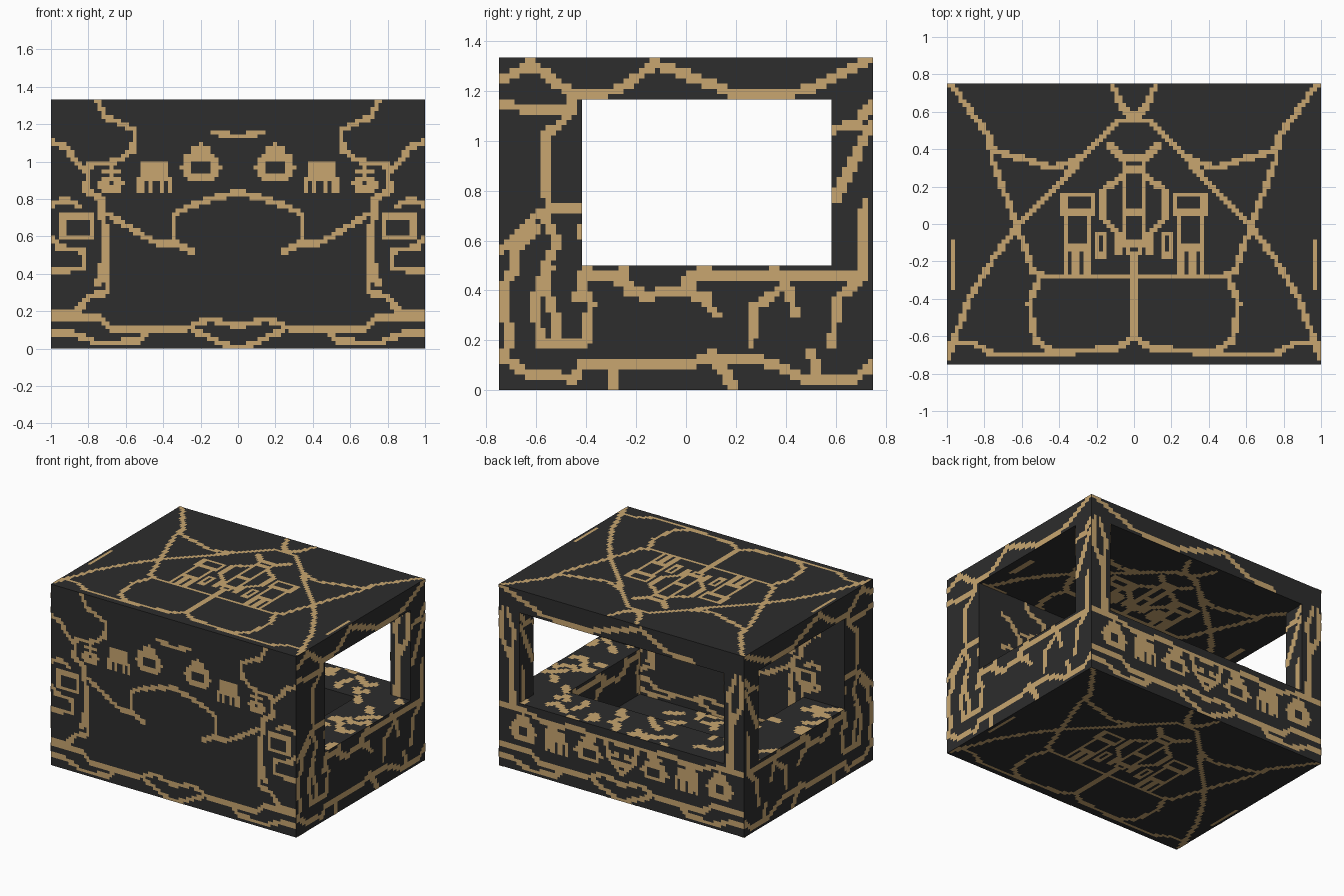
import bpy
import bmesh
import random
from mathutils import Vector

random.seed(4)
cube = bpy.data.objects.get("Cube")
if cube:
    bpy.data.objects.remove(cube, do_unlink=True)


def make_material(name, colour):
    mat = bpy.data.materials.new(name)
    mat.use_nodes = True
    mat.diffuse_color = colour
    mat.node_tree.nodes["Principled BSDF"].inputs["Base Color"].default_value = colour
    return mat


charcoal = make_material("charcoal", (.026, .026, .026, 1))
tan = make_material("tan", (.578, .381, .162, 1))


def finish(name, bm, material):
    mesh = bpy.data.meshes.new(name)
    bm.to_mesh(mesh)
    bm.free()
    mesh.materials.append(material)
    obj = bpy.data.objects.new(name, mesh)
    bpy.context.collection.objects.link(obj)


def box(name, low, high):
    low, high = Vector(low), Vector(high)
    bm = bmesh.new()
    bmesh.ops.create_cube(bm, size=1)
    bmesh.ops.scale(bm, vec=high - low, verts=bm.verts)
    bmesh.ops.translate(bm, vec=(low + high) / 2, verts=bm.verts)
    finish(name, bm, charcoal)


# Main proportions of the stall
UNIT = 1 / 6
WIDE, DEEP, TALL = 1, .75, 8 * UNIT
SILL, EAVE = .5, 7 * UNIT
INNER, BACK, FRONT = WIDE - 2 * UNIT, DEEP - 2 * UNIT, -DEEP + 2 * UNIT
POST_X, POST_Y = WIDE - UNIT, DEEP - UNIT
SIDES = {"left": 1, "right": -1}

# Shell: floor, roof, thick front wall, three counters and two rear posts
box("floor", (-WIDE, -DEEP, 0), (WIDE, DEEP, UNIT))
box("roof", (-WIDE, -DEEP, EAVE), (WIDE, DEEP, TALL))
box("front_wall", (-WIDE, -DEEP, UNIT), (WIDE, FRONT, EAVE))
box("back_counter", (-WIDE, BACK, UNIT), (WIDE, DEEP, SILL))
for side, sign in SIDES.items():
    near, far = sorted((sign * INNER, sign * WIDE))
    box(side + "_counter", (near, FRONT, UNIT), (far, BACK, SILL))
    near, far = sorted((sign * POST_X, sign * WIDE))
    box(side + "_back_post", (near, POST_Y, SILL), (far, DEEP, EAVE))

CELL = 1 / 48


def cells_near(a, b, radius):
    """Grid cells whose centres lie within radius of the line from a to b."""
    span = b - a
    ranges = []
    for low, high in zip(map(min, a, b), map(max, a, b)):
        ranges.append(range(int((low - radius) // CELL), int((high + radius) // CELL) + 1))
    for i in ranges[0]:
        for j in ranges[1]:
            centre = Vector((i + .5, j + .5)) * CELL
            along = (centre - a).dot(span) / span.length_squared
            nearest = a + span * max(0, min(1, along))
            if (centre - nearest).length <= radius:
                yield i, j, centre


def paint(name, axis, place, facing, regions, strokes, radius=.016):
    """Draw strokes as stepped square cells on thin plates, clipped to regions."""
    cells = set()
    for stroke in strokes:
        for start, end in zip(stroke, stroke[1:]):
            for i, j, p in cells_near(Vector(start), Vector(end), radius):
                if any(left < p.x < right and low < p.y < high for left, right, low, high in regions):
                    cells.add((i, j))
    bm = bmesh.new()
    for i, j in cells:
        if (i - 1, j) in cells:
            continue
        k = i
        while (k, j) in cells:
            k += 1
        verts = []
        for u, v in ((i, j), (k, j), (k, j + 1), (i, j + 1)):
            co = [u * CELL, v * CELL]
            co.insert(axis, place + facing * .002)
            verts.append(bm.verts.new(co))
        face = bm.faces.new(verts)
        face.normal_update()
        if face.normal[axis] * facing < 0:
            face.normal_flip()
    finish(name, bm, tan)


def mirrored(strokes):
    return strokes + [[(-x, y) for x, y in stroke] for stroke in strokes]


def fitted(strokes, scale_x, scale_y, shift=0):
    return [[(x * scale_x, y * scale_y + shift) for x, y in stroke] for stroke in strokes]


def bars(x, y, offsets, length):
    return [[(x + d, y), (x + d, y + length)] for d in offsets]


def ring(x, y, w, h):
    return [(x - w, y - h), (x + w, y - h), (x + w, y + h), (x - w, y + h), (x - w, y - h)]


def medallion(x, y, w=.07, h=.05):
    top = y + h + .04
    return [ring(x, y, w, h), [(x, y + h), (x, top + .03)], [(x - .04, top), (x + .04, top)],
            [(x - w - .03, y), (x - w, y)], [(x + w, y), (x + w + .03, y)]]


def elephant(x, y):
    body = bars(x, y, [n * .02 - .06 for n in range(7)], .07)
    return body + bars(x, y, (-.09, -.04, .02, .07), -.07)


def crack(start, end, wander=.05, steps=4):
    """A vein that wanders between two points."""
    a, b = Vector(start), Vector(end)
    path = [a.lerp(b, n / steps) for n in range(steps + 1)]
    for p in path[1:-1]:
        p += Vector((random.uniform(-wander, wander), random.uniform(-wander, wander)))
    return [tuple(p) for p in path]


def speckle(low_u, high_u, low_v, high_v, density=55):
    marks = []
    for n in range(int((high_u - low_u) * (high_v - low_v) * density)):
        u, v = random.uniform(low_u, high_u), random.uniform(low_v, high_v)
        marks.append([(u, v), (u + random.uniform(-.09, .09), v + random.uniform(-.07, .07))])
    return marks


# Front wall: hanging curtains, canopy, poles and an emblem row
curtains = [
    [(.75, 1.33), (.71, 1.24), (.55, 1.17), (.56, 1.06), (.65, 1), (.8, .98)],
    [(1, 1.11), (.93, 1.08), (.8, .93), (.82, .85), (.73, .8), (.7, .55), (.75, .35)],
    [(0, 1.13), (.14, 1.16)],
]
canopy = [
    [(.72, .73), (.45, .57), (.3, .55), (.25, .52)],
    [(0, .84), (.24, .77), (.34, .72), (.34, .58), (.29, .54)],
    [(.73, .8), (.7, .3), (.79, .28), (.86, .2), (1, .2)],
    [(1, .6), (.96, .54), (.83, .53), (.82, .43), (1, .41)],
    [(1, .77), (.93, .8), (.84, .76)], ring(.86, .65, .08, .06),
]
base = [
    [(1, .17), (.75, .17), (.66, .1), (.3, .1), (.15, .16), (0, .12)],
    [(1, .08), (.88, .08), (.75, .03), (.54, .04), (.48, .1)], [(.24, .1), (.02, 0)],
]
emblems = medallion(.2, .97) + elephant(.45, .91) + medallion(.68, .88, .03, .03)
front = mirrored(curtains + canopy + base + emblems)
paint("front_ornament", 1, -DEEP, -1, [(-WIDE, WIDE, 0, TALL)], front)
paint("inner_wall_ornament", 1, FRONT, 1, [(-WIDE, WIDE, UNIT, EAVE)], fitted(front, .8, .75, UNIT))

# Roof: long veins, two masks and a centre totem
veins = [
    [(.12, .75), (.06, .62), (0, .57), (.1, .54), (.42, .2), (.63, -.02), (.75, -.18), (.88, -.4), (1, -.72)],
    [(.98, .75), (.77, .46), (.76, .35), (.63, 0), (.54, -.25), (.47, -.28), (0, -.28)],
    [(.77, .4), (.6, .35), (.43, .3), (.28, .36)],
    [(.5, -.28), (.56, -.42), (.53, -.62), (.45, -.67)],
    [(0, -.2), (0, -.6), (.08, -.66), (.5, -.7), (.75, -.7), (.85, -.64), (1, -.64)],
    [(.97, -.1), (.97, -.33)],
]
totem = [[(.14, .43), (.05, .34), (.05, -.1), (0, -.2)],
         [(.06, .25), (.17, .18), (.17, .04), (.08, -.05), (.08, -.15)]]
totem += [[(0, y), (.05, y)] for y in (.35, .29, .06, -.1)]
mask = [ring(.3, -.03, .06, .09), ring(.18, -.11, .02, .06), ring(.3, .11, .08, .05)]
mask += bars(.3, -.13, (-.05, .01, .06), -.13)
roof = mirrored(veins + totem + mask)
sheet = [(-WIDE, WIDE, -DEEP, DEEP)]
paint("roof_ornament", 2, TALL, 1, sheet, roof)
paint("underside_ornament", 2, 0, -1, sheet, roof)
paint("ceiling_ornament", 2, EAVE, -1, [(-WIDE, WIDE, FRONT, DEEP)], fitted(roof, .95, .8, .1), .02)

# Cracked pattern around each side opening
beam = [[(-.44, 1.18), (-.28, 1.2), (-.12, 1.31), (.22, 1.18), (.48, 1.2), (.74, 1.33)]]
front_column = [
    [(-.73, 1.25), (-.62, 1.31), (-.52, 1.23), (-.44, 1.18), (-.47, 1.12), (-.75, 1.14)],
    [(-.45, 1.12), (-.57, 1.01), (-.55, .72), (-.42, .72)],
    [(-.75, .55), (-.58, .72), (-.52, .6), (-.6, .38), (-.59, .19), (-.42, .19)],
    crack((-.74, .4), (-.6, .65)), crack((-.72, .15), (-.74, .4), .02),
    crack((-.55, .5), (-.53, .2), .02), crack((-.42, .65), (-.4, .2)),
]
back_column = [
    [(.75, 1.16), (.68, 1.06), (.59, 1.05)], [(.74, 1.06), (.6, .77)],
    [(.72, .75), (.7, .45), (.6, .36), (.59, .18)],
]
apron = [
    [(-.44, .37), (-.4, .45), (-.3, .46), (-.17, .38), (0, .4), (.08, .5)], [(0, .45), (.7, .45)],
    [(.35, .5), (.4, .42), (.27, .33), (.26, .18)], crack((.4, .42), (.44, .3), .02),
    [(-.75, .14), (-.63, .06), (-.45, .05), (-.42, .1), (0, .1), (.1, .14), (.35, .11), (.5, .03)],
    [(.5, .15), (.53, .05), (.68, .05), (.75, .1)], [(-.3, .09), (-.3, 0)],
    crack((0, .42), (.12, .31), .02), crack((.1, .12), (.2, 0), .02), crack((-.25, .5), (-.23, .4), .02),
]
frame = [(-DEEP, FRONT, 0, TALL), (POST_Y, DEEP, 0, TALL), (-DEEP, DEEP, 0, SILL), (-DEEP, DEEP, EAVE, TALL)]
flank = beam + front_column + back_column + apron
for side, sign in SIDES.items():
    paint(side + "_side_ornament", 0, sign * WIDE, sign, frame, flank, .02)
    paint(side + "_counter_ornament", 0, sign * INNER, -sign, [(FRONT, BACK, UNIT, SILL)], flank, .02)
    paint(side + "_post_ornament", 0, sign * POST_X, -sign, [(POST_Y, DEEP, SILL, EAVE)], flank, .02)

# Back: emblem row along the counter, cracks on posts and beam
rear = [crack((.93, EAVE), (.9, SILL)), crack((.97, EAVE), (.86, SILL), .04),
        crack((1, .45), (.13, .43), .03, 7), [(0, .42), (.13, .43), (.1, .3), (0, .2)],
        [(.03, .33), (.06, .33)], [(0, .27), (.05, .28)], ring(.8, .3, .055, .055)]
rear = mirrored(rear + base + medallion(.8, .3) + medallion(.27, .29) + elephant(.54, .3))
posts = [(-WIDE, -POST_X, SILL, EAVE), (POST_X, WIDE, SILL, EAVE)]
bands = posts + [(-WIDE, WIDE, 0, SILL), (-WIDE, WIDE, EAVE, TALL)]
paint("back_ornament", 1, DEEP, 1, bands, rear + fitted(beam, 1.33, 1), .018)
paint("post_front_ornament", 1, POST_Y, -1, posts, rear, .018)

# Speckled counter tops and floor
tops = [(-WIDE, -INNER, FRONT, POST_Y), (INNER, WIDE, FRONT, POST_Y), (-POST_X, POST_X, BACK, DEEP)]
paint("counter_top_pattern", 2, SILL, 1, tops, [mark for top in tops for mark in speckle(*top)], .028)
room = (-INNER, INNER, FRONT, BACK)
paint("floor_pattern", 2, UNIT, 1, [room], speckle(*room, 35), .025)
